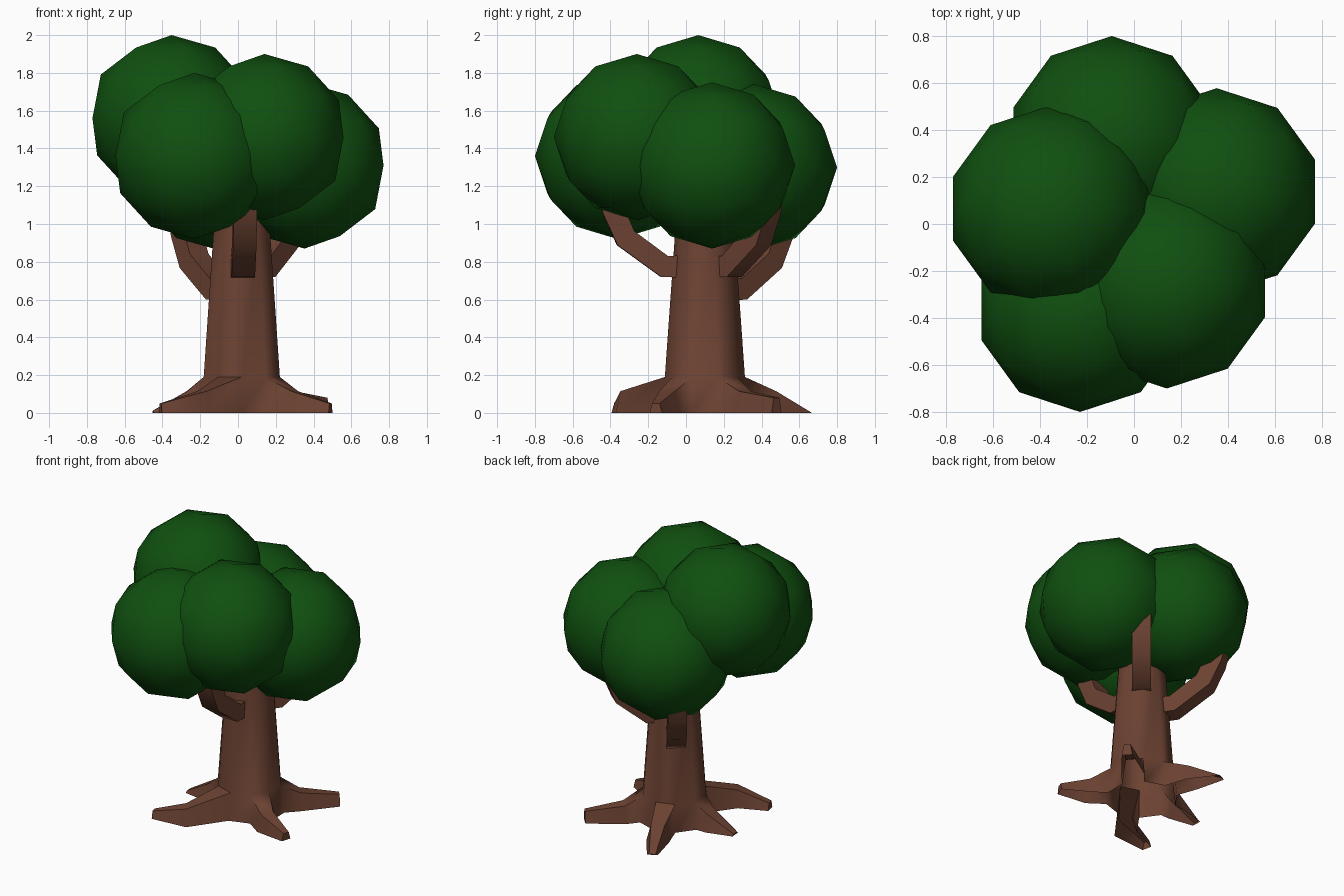
import bpy, bmesh, math
from mathutils import Vector

if "Cube" in bpy.data.objects:
    bpy.data.objects.remove(bpy.data.objects["Cube"])


def material(name, col):
    m = bpy.data.materials.new(name)
    m.diffuse_color = (*col, 1)
    m.use_nodes = True
    m.node_tree.nodes["Principled BSDF"].inputs["Base Color"].default_value = m.diffuse_color
    return m


GREEN = material("leaf green", (0.005, 0.080, 0.005))
BROWN = material("bark brown", (0.150, 0.055, 0.032))


def finish(name, bm, mat, angle=None):
    me = bpy.data.meshes.new(name)
    bm.to_mesh(me)
    bm.free()
    me.materials.append(mat)
    ob = bpy.data.objects.new(name, me)
    bpy.context.collection.objects.link(ob)
    bpy.ops.object.select_all(action='DESELECT')
    bpy.context.view_layer.objects.active = ob
    ob.select_set(True)
    if angle is None:
        bpy.ops.object.shade_smooth()
    else:
        bpy.ops.object.shade_smooth_by_angle(angle=math.radians(angle))
    return ob


def bridge(bm, a, b, closed=True):
    n = len(a)
    for i in range(n if closed else n - 1):
        j = (i + 1) % n
        bm.faces.new((a[i], a[j], b[j], b[i]))


# Foliage: five smooth low-poly balls
for i, c in enumerate([(-.352, .065, 1.56), (.14, -.26, 1.46), (-.23, -.36, 1.36),
                       (.352, .138, 1.31), (-.095, .36, 1.30)]):
    bm = bmesh.new()
    bmesh.ops.create_icosphere(bm, subdivisions=2, radius=.44)
    bmesh.ops.translate(bm, verts=bm.verts, vec=c)
    finish(f"foliage_{i + 1}", bm, GREEN)

# Trunk: ten-sided tapered column, open at the bottom
CX, CY = .02, .10
bm = bmesh.new()
rings = []
for z, r in [(0, .235), (.19, .212), (.95, .158), (1.15, .145)]:
    rings.append([bm.verts.new((CX + r * math.cos(math.radians(18 + 36 * k)),
                                CY + r * math.sin(math.radians(18 + 36 * k)), z))
                  for k in range(10)])
for a, b in zip(rings[1:], rings[2:]):
    bridge(bm, a, b)
bm.faces.new(rings[-1])

# Roots: every second base face is drawn out to a tip (face index: middle, tip, tip height)
ROOTS = {0: ((.27, .31), (.46, .48), .08),
         2: ((-.10, .46), (-.19, .65), .005),
         4: ((-.27, .10), (-.45, .09), .012),
         6: ((-.19, -.31), (-.41, -.36), .05),
         8: ((.30, -.10), (.49, -.16), .05)}
for k in range(10):
    k2 = (k + 1) % 10
    sec = [rings[0][k], rings[1][k], rings[1][k2], rings[0][k2]]
    if k not in ROOTS:
        bm.faces.new((sec[0], sec[3], sec[2], sec[1]))
        continue
    mid, tip, h = ROOTS[k]
    root = (Vector(sec[0].co) + Vector(sec[3].co)).xy / 2
    mid, tip = Vector(mid), Vector(tip)
    for p, d, w, z in [(mid, tip - root, .075, .115), (tip, tip - mid, .035, h)]:
        n = Vector((d.y, -d.x)).normalized()
        a, b = p + n * w, p - n * w
        at, bt = p + n * w * .6, p - n * w * .6
        new = [bm.verts.new((*a, 0)), bm.verts.new((*at, z)),
               bm.verts.new((*bt, z)), bm.verts.new((*b, 0))]
        bridge(bm, sec, new, closed=False)
        sec = new
    bm.faces.new(sec)
bmesh.ops.recalc_face_normals(bm, faces=bm.faces)
finish("trunk_with_roots", bm, BROWN, 60)


# Branches: square bars bending outwards and up into the foliage
def branch(name, angle, scale, dz):
    d = Vector((math.cos(math.radians(angle)), math.sin(math.radians(angle)), 0))
    side = Vector((-d.y, d.x, 0))
    path = [(.14, .775, 90), (.215, .775, 72), (.42, .925, 40), (.485, 1.07, 15), (.52, 1.22, 10)]
    bm = bmesh.new()
    prev = None
    for r, z, tilt in path:
        c = Vector((CX, CY, z + dz)) + d * r * scale
        t = math.radians(tilt)
        up = -d * math.cos(t) + Vector((0, 0, math.sin(t)))
        ring = [bm.verts.new(c + side * sx * .062 + up * su * .058)
                for sx, su in ((-1, -1), (1, -1), (1, 1), (-1, 1))]
        if prev:
            bridge(bm, prev, ring)
        else:
            bm.faces.new(ring)
        prev = ring
    bm.faces.new(prev)
    bmesh.ops.recalc_face_normals(bm, faces=bm.faces)
    finish(name, bm, BROWN, 50)


branch("front_branch", -88, 1.0, 0)
branch("back_left_branch", 127, 1.0, -.12)
branch("back_right_branch", 50, .86, 0)
